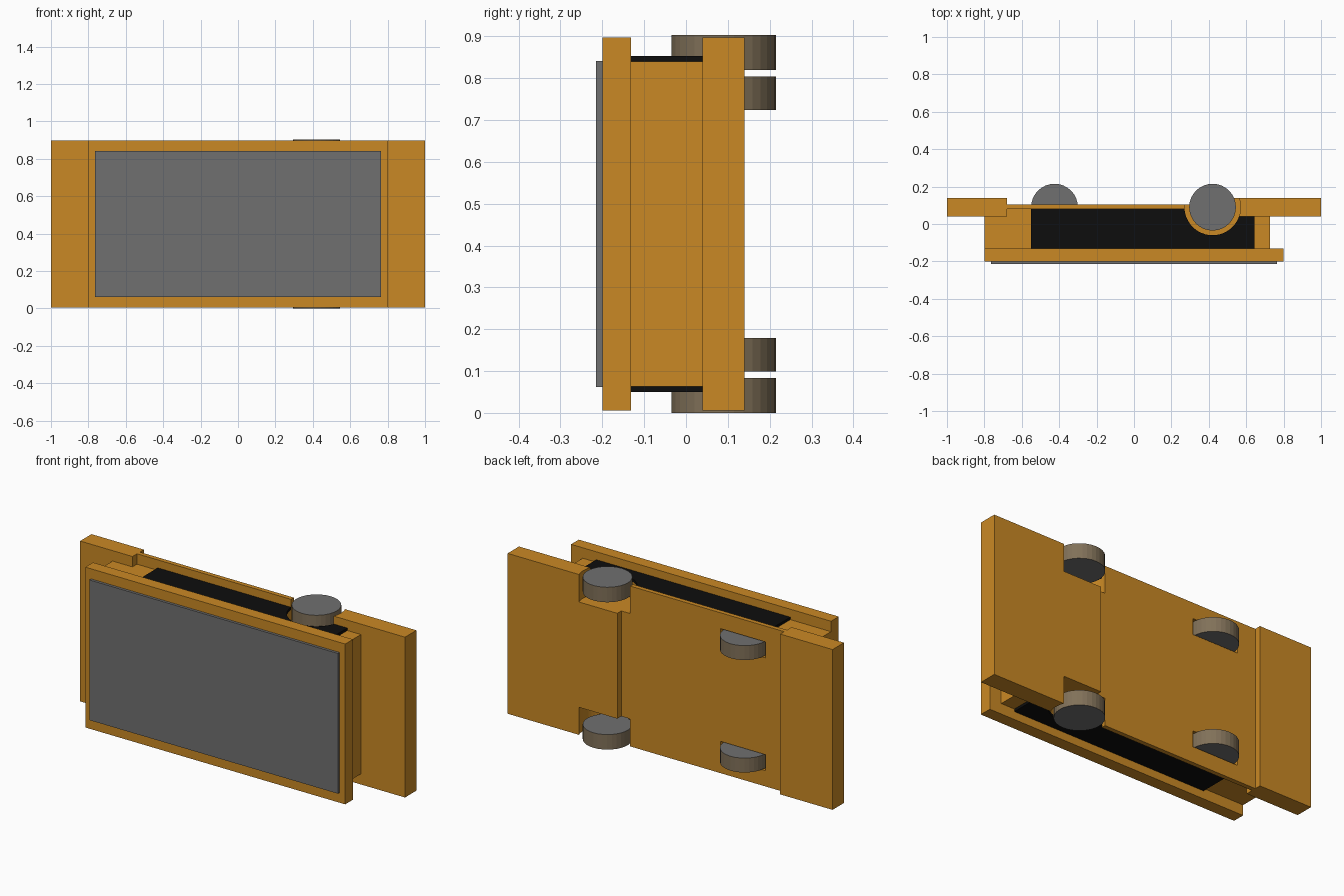
import bpy

if "Cube" in bpy.data.objects:
    bpy.data.objects.remove(bpy.data.objects["Cube"])

ZC = 0.4515  # height of the horizontal mirror plane


def material(name, rgb):
    m = bpy.data.materials.new(name)
    m.diffuse_color = (*rgb, 1)
    m.use_nodes = True
    m.node_tree.nodes["Principled BSDF"].inputs["Base Color"].default_value = m.diffuse_color
    return m


ORANGE = material("orange shell", (0.59, 0.25, 0.018))
GREY = material("dark grey", (0.16, 0.16, 0.16))
BLACK = material("black", (0.004, 0.004, 0.004))
TAN = material("tan tread", (0.22, 0.165, 0.10))


def box(name, x, y, half_height, mat):
    bpy.ops.mesh.primitive_cube_add(
        size=1, location=((x[0] + x[1]) / 2, (y[0] + y[1]) / 2, ZC))
    ob = bpy.context.object
    ob.name = name
    ob.scale = (x[1] - x[0], y[1] - y[0], 2 * half_height)
    bpy.ops.object.transform_apply(location=False, rotation=False, scale=True)
    ob.data.materials.append(mat)
    return ob


def disc(name, x, y, radius, z0, z1, verts=32):
    bpy.ops.mesh.primitive_cylinder_add(
        vertices=verts, radius=radius, depth=z1 - z0, location=(x, y, (z0 + z1) / 2))
    ob = bpy.context.object
    ob.name = name
    return ob


def mirrored_span(near, far, side):
    """Height range measured from the mirror plane, above or below it."""
    return sorted((ZC + side * near, ZC + side * far))


# Screen, front bezel and layered body
box("screen", (-0.765, 0.765), (-0.215, -0.198), 0.39, GREY)
box("front_bezel", (-0.8, 0.8), (-0.2, -0.132), 0.446, ORANGE)
left_block = box("body_left_block", (-0.8, -0.68), (-0.133, 0.041), 0.388, ORANGE)
body = box("body", (-0.68, 0.728), (-0.133, 0.081), 0.388, ORANGE)
core = box("black_core", (-0.55, 0.645), (-0.133, 0.081), 0.402, BLACK)
back = box("back_panel", (-0.69, 0.34), (0.08, 0.105), 0.446, ORANGE)
left_grip = box("left_grip", (-1.0, -0.678), (0.04, 0.14), 0.446, ORANGE)
right_grip = box("right_grip", (0.325, 1.0), (0.04, 0.14), 0.446, ORANGE)

# The core shows only as thin strips, so hollow it out around the body
inner = box("core_cutter", (-0.9, 0.9), (-0.3, 0.3), 0.387, ORANGE)
cutters = [(inner, [core])]

# Round pockets for the wheels, on the top and bottom halves
for side in (1, -1):
    big = disc("big_pocket_cutter", 0.42, 0.09, 0.15, *mirrored_span(0.293, 0.6, side), 48)
    small = disc("small_pocket_cutter", -0.425, 0.09, 0.14, *mirrored_span(0.269, 0.358, side), 48)
    for c in (big, small):
        c.data.materials.append(ORANGE)
    cutters += [(big, [body, core, back, right_grip]), (small, [body, back])]

for cutter, targets in cutters:
    for ob in targets:
        mod = ob.modifiers.new("pocket", 'BOOLEAN')
        mod.operation = 'DIFFERENCE'
        mod.solver = 'EXACT'
        mod.object = cutter
        bpy.context.view_layer.objects.active = ob
        bpy.ops.object.modifier_apply(modifier=mod.name)
for cutter, _ in cutters:
    bpy.data.objects.remove(cutter)

# Thumb wheels: grey caps with a tan tread
for label, side in (("upper", 1), ("lower", -1)):
    for name, x, near, far in (("right_wheel", 0.42, 0.368, 0.4515),
                               ("left_wheel", -0.425, 0.273, 0.353)):
        wheel = disc(f"{label}_{name}", x, 0.09, 0.125, *mirrored_span(near, far, side))
        wheel.data.materials.append(GREY)
        wheel.data.materials.append(TAN)
        for p in wheel.data.polygons:
            p.material_index = 0 if abs(p.normal.z) > 0.5 else 1
